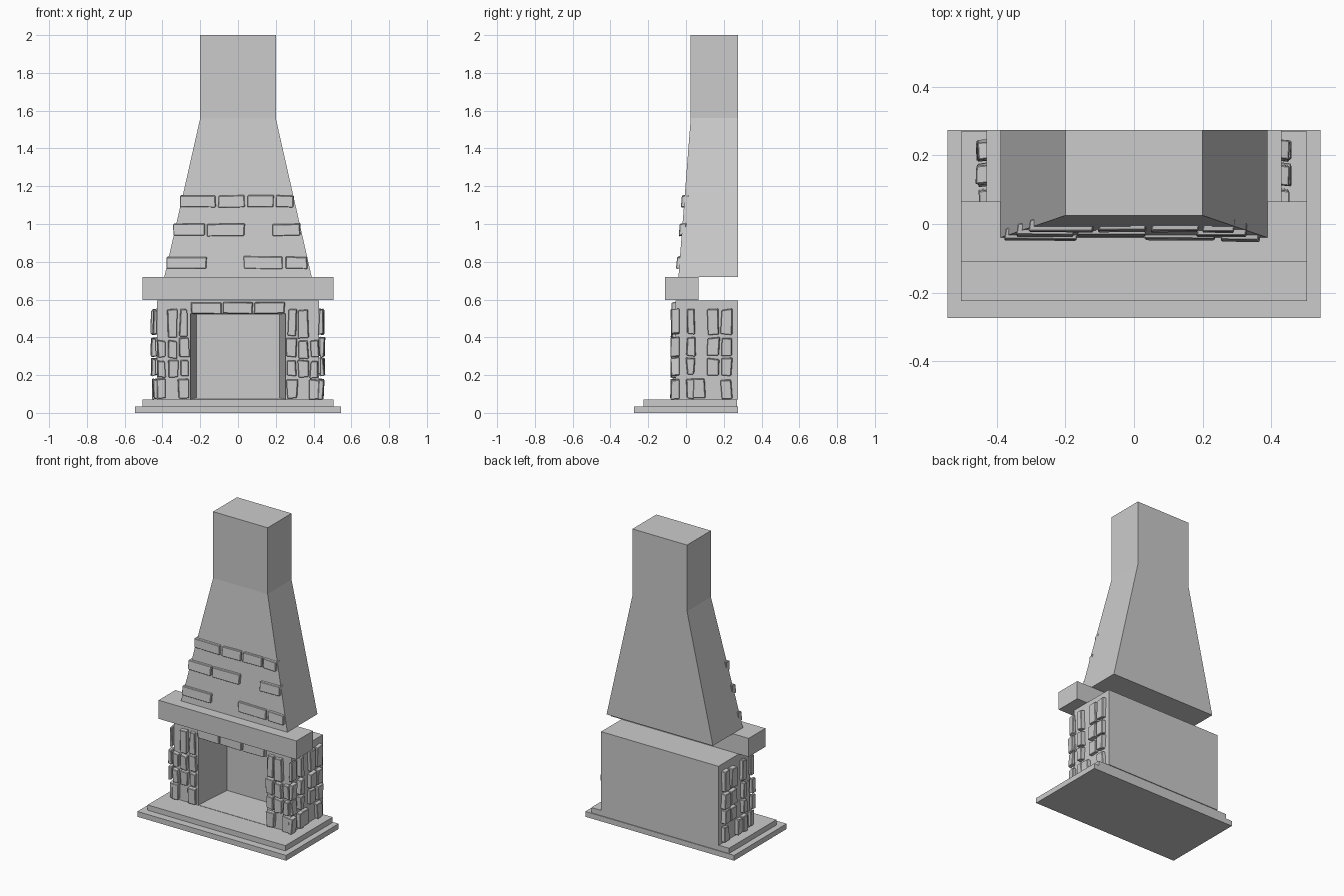
import bpy, bmesh, random
from mathutils import Vector

if "Cube" in bpy.data.objects:
    bpy.data.objects.remove(bpy.data.objects["Cube"])

random.seed(4)


def finish(name, bm):
    bmesh.ops.recalc_face_normals(bm, faces=bm.faces)
    me = bpy.data.meshes.new(name)
    bm.to_mesh(me)
    bm.free()
    ob = bpy.data.objects.new(name, me)
    bpy.context.collection.objects.link(ob)
    return ob


def add_box(bm, x0, x1, y0, y1, z0, z1):
    vs = bmesh.ops.create_cube(bm, size=1)["verts"]
    for v in vs:
        v.co = Vector((x1 if v.co.x > 0 else x0,
                       y1 if v.co.y > 0 else y0,
                       z1 if v.co.z > 0 else z0))
    return vs


def box(name, *b):
    bm = bmesh.new()
    add_box(bm, *b)
    return finish(name, bm)


# place(u, z, d): surface coordinates plus outward depth -> 3D position
def stones(name, rects, place, depth, jitter=0.006, mirror=False):
    bm = bmesh.new()
    for side in ((1, -1) if mirror else (1,)):
        for u0, u1, z0, z1 in rects:
            d_top = depth * random.uniform(0.75, 1.1)
            offs = {}
            vs = add_box(bm, u0, u1, 0, 1, z0, z1)
            for v in vs:
                u, d, z = v.co
                key = (u, z)
                if key not in offs:
                    offs[key] = [random.uniform(-jitter, jitter) for _ in range(2)]
                du, dz = offs[key]
                inset = 0.005 * d          # worn, slightly tapered outer face
                su = 1 if u == u0 else -1
                sz = 1 if z == z0 else -1
                dep = d_top * random.uniform(0.9, 1.1) if d else -0.02
                p = place(u + du + su * inset, z + dz + sz * inset, dep)
                v.co = (p[0] * side, p[1], p[2])
    ob = finish(name, bm)
    bev = ob.modifiers.new("worn_edges", "BEVEL")
    bev.width = 0.003
    bev.segments = 1
    return ob


# stepped hearth base
box("hearth_base", -0.545, 0.545, -0.275, 0.275, 0, 0.035)
box("hearth_step", -0.505, 0.505, -0.225, 0.27, 0.035, 0.07)

# firebox with tapered recess
FRONT = -0.055
bm = bmesh.new()
add_box(bm, -0.43, 0.43, FRONT, 0.275, 0.07, 0.595)
face = next(f for f in bm.faces if f.calc_center_median().y < FRONT + 0.001)
bmesh.ops.inset_region(bm, faces=[face], thickness=0.001)
for v in face.verts:
    v.co = (0.252 if v.co.x > 0 else -0.252, FRONT, 0.525 if v.co.z > 0.3 else 0.072)
ext = bmesh.ops.extrude_discrete_faces(bm, faces=[face])["faces"][0]
for v in ext.verts:
    v.co = (0.22 if v.co.x > 0 else -0.22, 0.2, 0.52 if v.co.z > 0.3 else 0.08)
finish("firebox", bm)

# mantel shelf
box("mantel", -0.505, 0.505, -0.11, 0.065, 0.597, 0.72)

# tapered hood and straight flue: half width and front depth per level
bm = bmesh.new()
rings = []
for z, w, y in ((0.72, 0.39, -0.04), (1.56, 0.2, 0.025), (2.0, 0.2, 0.025)):
    rings.append([bm.verts.new(p) for p in
                  ((-w, y, z), (w, y, z), (w, 0.275, z), (-w, 0.275, z))])
bm.faces.new(rings[0])
bm.faces.new(rings[-1])
for a, b in zip(rings, rings[1:]):
    for i in range(4):
        j = (i + 1) % 4
        bm.faces.new((a[i], a[j], b[j], b[i]))
finish("chimney_hood", bm)

# stones on the pier fronts (mirrored)
pier = [(0.325, 0.375, 0.40, 0.55), (0.27, 0.312, 0.41, 0.55), (0.39, 0.43, 0.30, 0.385),
        (0.325, 0.375, 0.295, 0.385), (0.262, 0.313, 0.30, 0.40), (0.388, 0.43, 0.19, 0.275),
        (0.322, 0.375, 0.195, 0.28), (0.265, 0.31, 0.2, 0.285), (0.385, 0.43, 0.08, 0.18),
        (0.262, 0.318, 0.08, 0.18), (0.432, 0.455, 0.42, 0.55), (0.438, 0.46, 0.30, 0.40),
        (0.436, 0.458, 0.2, 0.29), (0.432, 0.455, 0.08, 0.18)]
stones("pier_stones", pier, lambda u, z, d: (u, FRONT - d, z), 0.025, 0.005, True)

# stones on the pier sides (mirrored)
rows = ((0.42, 0.55), (0.305, 0.40), (0.205, 0.29), (0.08, 0.18))
sides = [(u0, u1, z0, z1) for z0, z1 in rows
         for u0, u1 in ((0.0, 0.05), (0.117, 0.178), (0.19, 0.245))
         if not (z0 == 0.08 and u0 == 0.117)]
sides.append((0.045, 0.105, 0.08, 0.18))
stones("side_stones", sides, lambda u, z, d: (0.43 + d, u, z), 0.028, 0.005, True)

# lintel stones over the opening
stones("lintel_stones", [(-0.25, -0.085, 0.53, 0.588), (-0.073, 0.08, 0.53, 0.588),
                         (0.092, 0.25, 0.53, 0.588)],
       lambda u, z, d: (u, FRONT - d, z), 0.022, 0.003)

# stone courses on the sloping hood front
courses = (((0.77, 0.83), (-0.373, -0.163, 0.036, 0.238, 0.25, 0.37)),
           ((0.942, 1.005), (-0.338, -0.172, -0.16, 0.038, 0.185, 0.33)),
           ((1.092, 1.155), (-0.302, -0.115, -0.1, 0.038, 0.055, 0.19, 0.203, 0.298)))
rects = [(xs[i], xs[i + 1], *zs) for zs, xs in courses for i in range(0, len(xs), 2)]
stones("hood_stones", rects,
       lambda u, z, d: (u, -0.04 + (z - 0.72) * 0.0774 - d, z), 0.014, 0.003)
